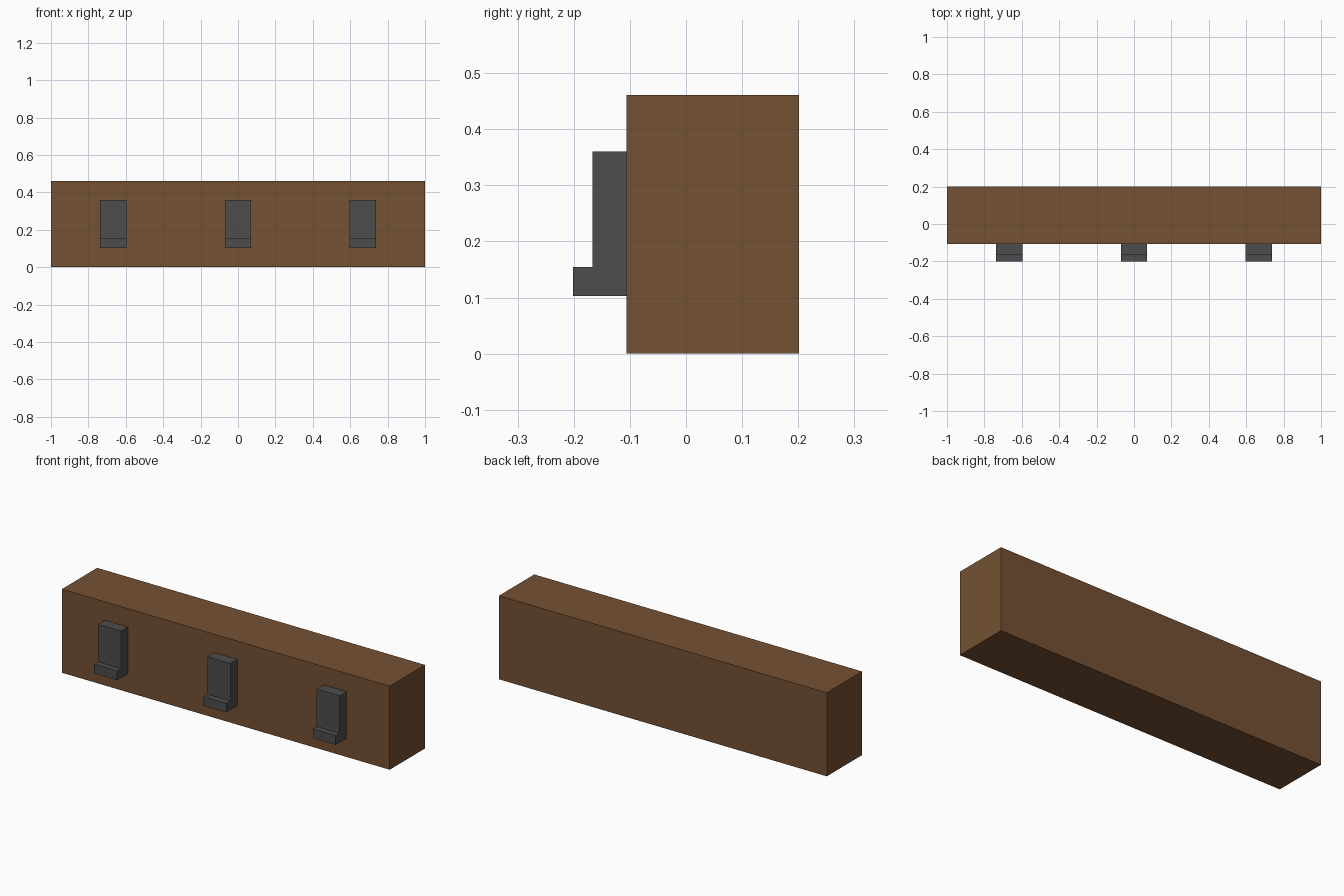
import bpy

if "Cube" in bpy.data.objects:
    bpy.data.objects.remove(bpy.data.objects["Cube"])


def make_material(name, rgb):
    mat = bpy.data.materials.new(name)
    mat.diffuse_color = (*rgb, 1.0)
    mat.use_nodes = True
    mat.node_tree.nodes["Principled BSDF"].inputs["Base Color"].default_value = mat.diffuse_color
    return mat


def extrude_profile(name, profile, x0, x1, mat):
    """Extrude a (y, z) outline along x from x0 to x1."""
    n = len(profile)
    verts = [(x, y, z) for x in (x0, x1) for y, z in profile]
    faces = [tuple(reversed(range(n))), tuple(range(n, 2 * n))]
    faces += [(i, (i + 1) % n, n + (i + 1) % n, n + i) for i in range(n)]
    mesh = bpy.data.meshes.new(name)
    mesh.from_pydata(verts, [], faces)
    mesh.materials.append(mat)
    obj = bpy.data.objects.new(name, mesh)
    bpy.context.collection.objects.link(obj)
    return obj


wood = make_material("brown wood", (0.178, 0.082, 0.033))
metal = make_material("dark grey metal", (0.074, 0.074, 0.074))

FRONT = -0.106  # front face of the beam

# Long wooden beam
beam = [(FRONT, 0.0), (0.201, 0.0), (0.201, 0.461), (FRONT, 0.461)]
extrude_profile("beam", beam, -1.0, 1.0, wood)

# Three L-shaped hooks, evenly spaced along the front
hook = [(FRONT, 0.103), (FRONT, 0.36), (-0.167, 0.36),
        (-0.167, 0.154), (-0.201, 0.154), (-0.201, 0.103)]
hook.reverse()  # counter-clockwise seen from +x
for label, x in (("left", -0.667), ("middle", 0.0), ("right", 0.667)):
    extrude_profile(f"{label}_hook", hook, x - 0.07, x + 0.07, metal)
